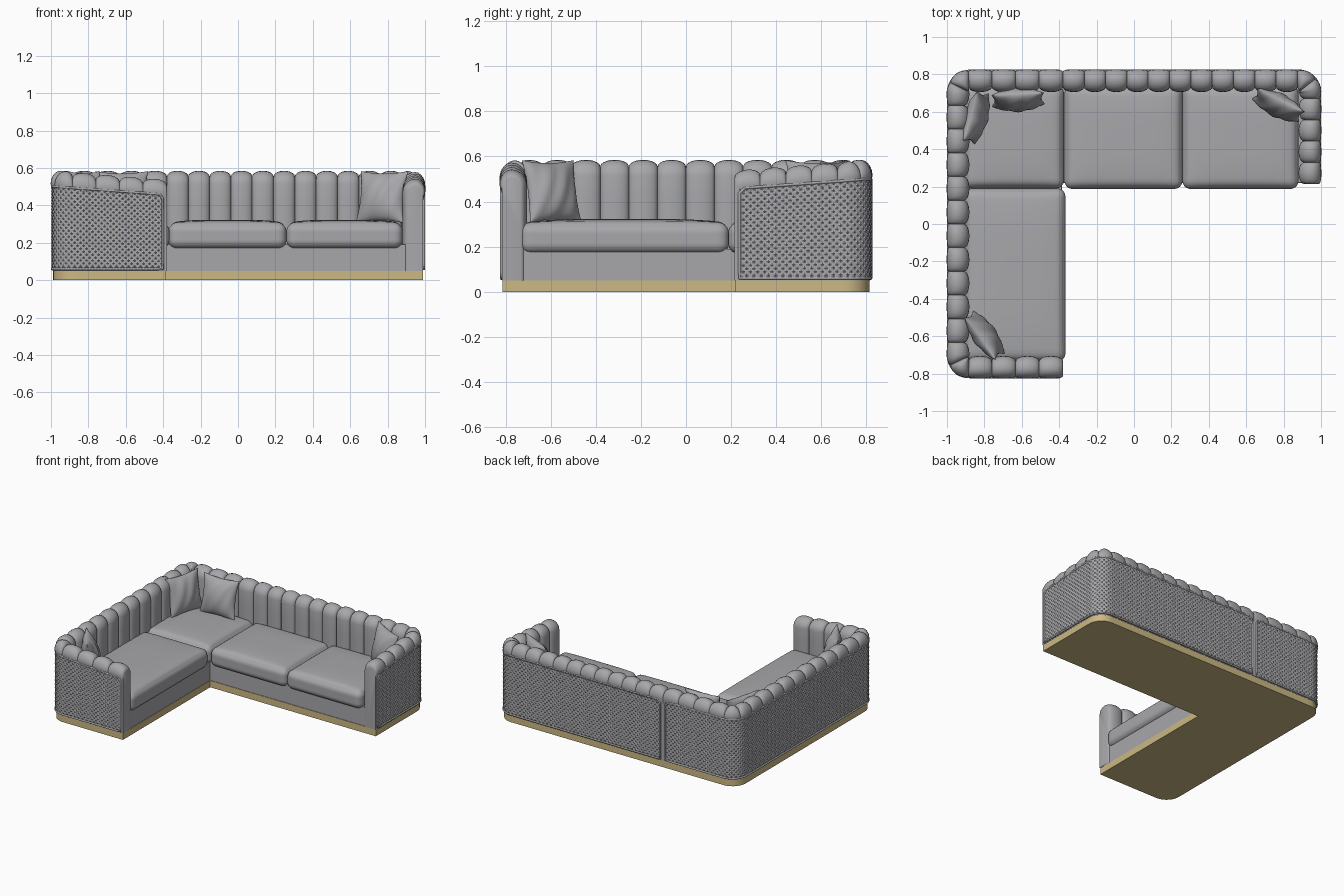
import bpy, bmesh, math
from mathutils import Vector, Euler

cube = bpy.data.objects.get("Cube")
if cube:
    bpy.data.objects.remove(cube, do_unlink=True)


def material(name, rgb):
    m = bpy.data.materials.new(name)
    m.use_nodes = True
    m.diffuse_color = (*rgb, 1)
    m.node_tree.nodes["Principled BSDF"].inputs["Base Color"].default_value = (*rgb, 1)
    return m


FABRIC = material("grey fabric", (0.39, 0.39, 0.41))
GOLD = material("brushed gold", (0.60, 0.48, 0.23))


def finish(name, bm, mat, angle=35):
    bmesh.ops.recalc_face_normals(bm, faces=bm.faces)
    mesh = bpy.data.meshes.new(name)
    bm.to_mesh(mesh)
    bm.free()
    mesh.materials.append(mat)
    ob = bpy.data.objects.new(name, mesh)
    bpy.context.collection.objects.link(ob)
    bpy.ops.object.select_all(action='DESELECT')
    ob.select_set(True)
    bpy.context.view_layer.objects.active = ob
    bpy.ops.object.shade_smooth_by_angle(angle=math.radians(angle))
    return ob


def loft(bm, rows):
    grid = [[bm.verts.new(p) for p in row] for row in rows]
    for a, b in zip(grid, grid[1:]):
        for k in range(len(a) - 1):
            bm.faces.new((a[k], a[k + 1], b[k + 1], b[k]))
    return grid


# Wall tracks: straight legs joined by rounded left turns
R = 0.12


class Track:
    def __init__(self, corners):
        self.legs = []
        pts = [Vector((*c, 0)) for c in corners]
        last = len(pts) - 2
        for i in range(last + 1):
            d = (pts[i + 1] - pts[i]).normalized()
            p = pts[i] + d * (R if i else 0)
            q = pts[i + 1] - d * (R if i < last else 0)
            self.legs.append((p, d, (q - p).length))
        self.length = sum(leg[2] for leg in self.legs) + last * R * math.pi / 2

    def at(self, s, n=0.0, z=0.0):
        """Point at distance s, moved n inwards, at height z."""
        for i, (p, d, length) in enumerate(self.legs):
            left = Vector((-d.y, d.x, 0))
            if s <= length or i == len(self.legs) - 1:
                return p + d * s + left * n + Vector((0, 0, z))
            s -= length
            if s < R * math.pi / 2:
                a = s / R
                inward = left * math.cos(a) - d * math.sin(a)
                return p + d * length + left * R - inward * (R - n) + Vector((0, 0, z))
            s -= R * math.pi / 2

    def rise(self, s):
        """Height factor: the two arms slope down to their open ends."""
        p = self.at(s)
        t = 1
        if p.y < -0.69:
            t = (-0.38 - p.x) / 0.6
        elif p.x > 0.87:
            t = (p.y - 0.215) / 0.6
        return 0.905 + 0.095 * min(max(t, 0), 1)


main_track = Track([(1, 0.215), (1, 0.825), (-0.38, 0.825)])
chaise_track = Track([(-0.38, 0.825), (-1, 0.825), (-1, -0.825), (-0.38, -0.825)])

# Channel profile: (inward, height, bulge inward, bulge up)
profile = [(0.01, 0.05, 0, 0), (0.01, 0.47, 0, 0)]
for k in range(11):
    a = math.pi * (1 - k / 10)
    c, s = math.cos(a), math.sin(a)
    profile.append((0.051 + 0.041 * c, 0.514 + 0.041 * s,
                    c * (0.028 if c > 0 else 0.012), s * 0.03))
profile += [(0.092, z, 0.028, 0) for z in (0.42, 0.32, 0.2, 0.05)]


def channel_wall(name, track, count):
    bm = bmesh.new()
    rows = []
    steps = 10
    for i in range(count * steps + 1):
        u = -math.cos(math.pi * (i % steps) / steps)
        s = track.length / count * (i // steps + (u + 1) / 2)
        puff = math.sqrt(max(0, 1 - u * u))
        h = track.rise(s)
        rows.append([track.at(s, n + bn * puff, 0.05 + (z - 0.05) * h + bz * puff)
                     for n, z, bn, bz in profile])
    grid = loft(bm, rows)
    bm.faces.new(grid[0])
    bm.faces.new(grid[-1])
    finish(name, bm, FABRIC, 40)


def quilted_panel(name, track):
    """Diamond quilting on the outside, framed by piping."""
    margin, step, low, high = 0.022, 0.008, 0.06, 0.5
    cols = round((track.length - 2 * margin) / step)
    rows_z = round((high - low) / step)

    def place(i, j, n):
        s = margin + (track.length - 2 * margin) * i / cols
        top = 0.05 + (high - 0.05) * track.rise(s)
        return track.at(s, n, low + (top - low) * j / rows_z)

    bm = bmesh.new()
    loft(bm, [[place(i, j, 0.008 - 0.007 * abs(math.sin(math.pi * (i + j) / 4)
                                              * math.sin(math.pi * (i - j) / 4)))
               for j in range(rows_z + 1)] for i in range(cols + 1)])
    panel = finish(name, bm, FABRIC, 25)
    # A one-sided sheet: turn it to face outwards
    face = panel.data.polygons[0]
    outward = track.at(margin) - track.at(margin, 0.1)
    if face.normal.dot(outward) < 0:
        panel.data.flip_normals()

    loop = [place(i, 0, 0.006) for i in range(0, cols + 1, 4)]
    loop += [place(cols, j, 0.006) for j in range(0, rows_z - 2, 4)]
    loop += [place(i, rows_z, 0.006) for i in range(cols - 2, 1, -4)]
    loop += [place(0, j, 0.006) for j in range(rows_z - 3, 0, -4)]
    curve = bpy.data.curves.new(name + "_piping", 'CURVE')
    curve.dimensions = '3D'
    curve.bevel_depth = 0.007
    curve.bevel_resolution = 1
    sp = curve.splines.new('POLY')
    sp.points.add(len(loop) - 1)
    for pt, co in zip(sp.points, loop):
        pt.co = (*co, 1)
    sp.use_cyclic_u = True
    curve.materials.append(FABRIC)
    ob = bpy.data.objects.new(name + "_piping", curve)
    bpy.context.collection.objects.link(ob)


for label, track, count in (("main", main_track, 17), ("chaise", chaise_track, 22)):
    channel_wall(label + "_channel_back", track, count)
    quilted_panel(label + "_quilted_panel", track)


# L-shaped plinth and seat frame
def l_block(name, n, z0, z1, end, mat):
    bm = bmesh.new()
    pts = []
    for track in (main_track, chaise_track):
        pts += [track.at(track.length * i / 120, n, z0) for i in range(121)]
    pts.append(Vector((-0.38 - end, 0.215 + end, z0)))
    for p in pts:
        if p.y < 0.216 + end and p.x > -0.381 - end:
            p.x = min(p.x, -0.38 - end) if p.y < 0.2 else p.x
            p.y = 0.215 + end if p.y > 0.2 else p.y
    face = bm.faces.new([bm.verts.new(p) for p in pts])
    bmesh.ops.remove_doubles(bm, verts=bm.verts, dist=0.0005)
    bm.faces.ensure_lookup_table()
    top = bmesh.ops.extrude_face_region(bm, geom=bm.faces[:])["geom"]
    bmesh.ops.translate(bm, vec=(0, 0, z1 - z0),
                        verts=[g for g in top if isinstance(g, bmesh.types.BMVert)])
    finish(name, bm, mat)


l_block("gold_plinth", 0.012, 0, 0.05, 0.004, GOLD)
l_block("seat_frame", 0.05, 0.048, 0.19, 0.008, FABRIC)


# Seat cushions: rounded boxes with a gently crowned top
def cushion(name, x0, x1, y0, y1, z0=0.17, z1=0.305, r=0.045):
    bm = bmesh.new()
    bmesh.ops.create_cube(bm, size=2)
    bmesh.ops.subdivide_edges(bm, edges=bm.edges[:], cuts=27, use_grid_fill=True)
    half = Vector((x1 - x0, y1 - y0, z1 - z0)) / 2
    mid = Vector((x0 + x1, y0 + y1, z0 + z1)) / 2
    for v in bm.verts:
        # Pack the grid lines towards the edges
        u = Vector([math.sin(c * math.pi / 2) for c in v.co])
        p = Vector([c * h for c, h in zip(u, half)])
        core = Vector([max(-(h - r), min(h - r, c)) for c, h in zip(p, half)])
        off = p - core
        p = core + off.normalized() * r if off.length > 0 else p
        if u.z > 0:
            p.z += 0.018 * u.z * (1 - u.x ** 4) * (1 - u.y ** 4)
        v.co = p + mid
    finish(name, bm, FABRIC)


cushion("middle_seat_cushion", -0.372, 0.259, 0.187, 0.74)
cushion("left_seat_cushion", 0.259, 0.88, 0.187, 0.74)
cushion("corner_seat_cushion", -0.91, -0.374, 0.19, 0.74)
cushion("chaise_seat_cushion", -0.91, -0.366, -0.735, 0.19)


# Scatter pillows: two puffed sheets meeting at a pinched seam
def pillow(name, x, y, yaw, tilt=-0.22, size=0.142, thick=0.06):
    bm = bmesh.new()
    n = 24
    turn = Euler((tilt, 0, yaw)).to_matrix()
    for side in (-1, 1):
        rows = []
        for i in range(n + 1):
            u = -math.cos(math.pi * i / n)
            row = []
            for j in range(n + 1):
                v = -math.cos(math.pi * j / n)
                edge = max(0, (1 - u * u) * (1 - v * v))
                fold = 0.004 * math.sin(9 * u + 4 * v * side) * edge ** 0.5
                p = Vector((size * u * (1 - 0.12 * (1 - v * v)),
                            side * (thick * edge ** 0.55 + fold),
                            size * v * (1 - 0.1 * (1 - u * u))))
                row.append(turn @ p + Vector((x, y, 0.445)))
            rows.append(row)
        loft(bm, rows)
    bmesh.ops.remove_doubles(bm, verts=bm.verts, dist=0.0002)
    finish(name, bm, FABRIC, 50)


pillow("corner_side_pillow", -0.845, 0.57, 1.3)
pillow("corner_back_pillow", -0.62, 0.665, 0.05)
pillow("left_arm_pillow", 0.77, 0.635, -0.46)
pillow("chaise_pillow", -0.80, -0.595, 2.2)
